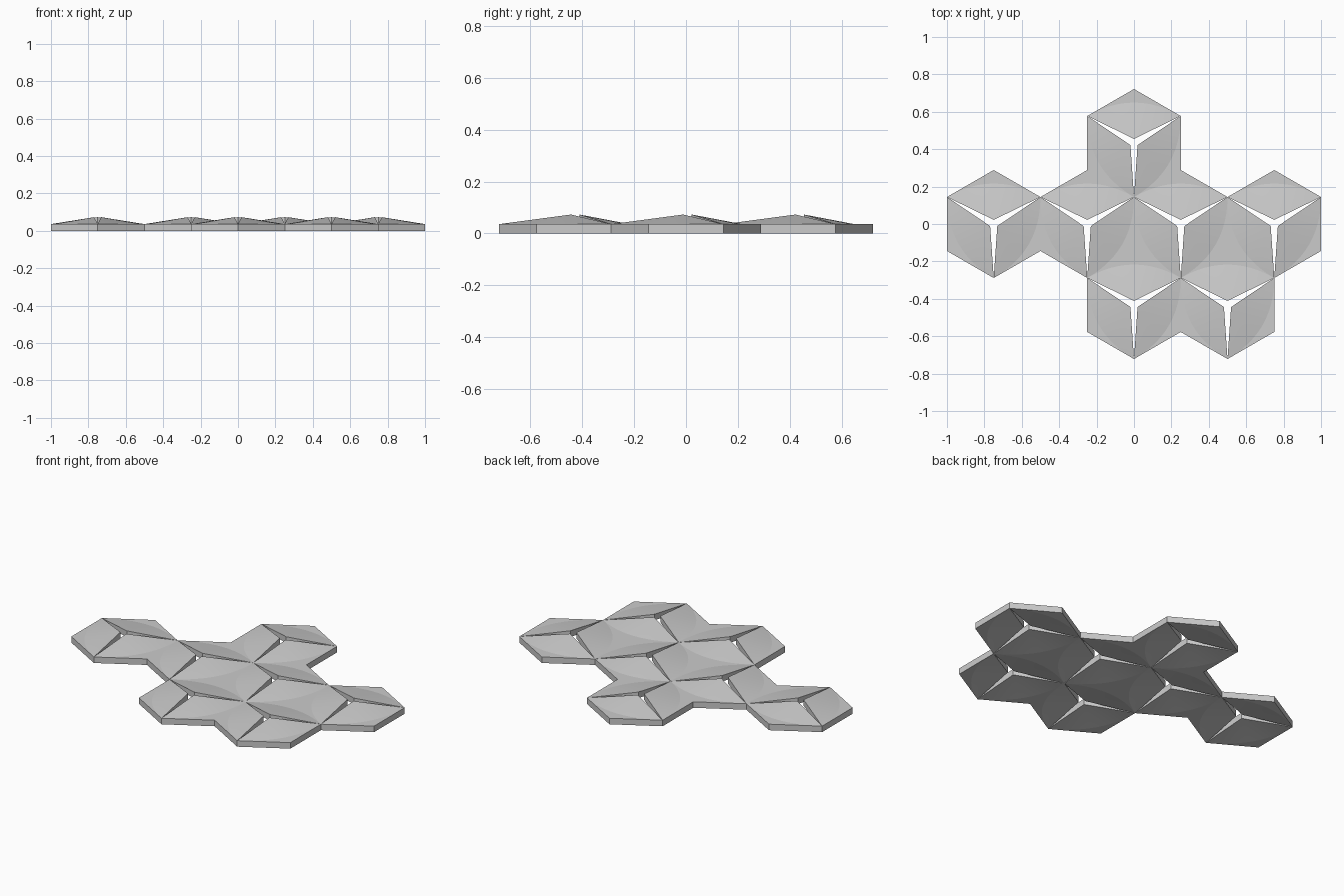
import bpy, bmesh, math
from mathutils import Vector

cube = bpy.data.objects.get("Cube")
if cube:
    bpy.data.objects.remove(cube, do_unlink=True)

R = 0.5 / math.sqrt(3)      # hexagon corner radius
ROW = 1.5 * R               # spacing of hexagon rows
THICK = 0.036               # panel thickness
PEAK = 0.073                # height of the raised petal tips
GAP = 0.022                 # tip distance from the hexagon centre
BULGE = 0.072               # how far the curved crease bows outward
SEGMENTS = 12

CENTRES = [(-0.75, 0), (-0.25, 0), (0.25, 0), (0.75, 0),
           (0, ROW), (0, -ROW), (0.5, -ROW)]


def polar(centre, angle, radius, z):
    return Vector((centre[0] + radius * math.cos(angle),
                   centre[1] + radius * math.sin(angle), z))


def add_petal(bm, centre, angle):
    """Rhombus with a flat outer corner and a cone lifted to the tip."""
    tip = bm.verts.new(polar(centre, angle, GAP, PEAK))
    corner = bm.verts.new(polar(centre, angle, R, THICK))
    start = polar(centre, angle - math.pi / 3, R, THICK)
    end = polar(centre, angle + math.pi / 3, R, THICK)
    out = Vector((math.cos(angle), math.sin(angle), 0))
    crease = []
    for i in range(SEGMENTS + 1):
        t = i / SEGMENTS
        bow = BULGE * 4 * t * (1 - t)
        crease.append(bm.verts.new(start.lerp(end, t) + out * bow))
    for a, b in zip(crease, crease[1:]):
        bm.faces.new((tip, a, b))
        bm.faces.new((corner, b, a))


# Folded top sheet: three petals in each hexagon, joined along the rims
bm = bmesh.new()
for centre in CENTRES:
    for k in range(3):
        add_petal(bm, centre, math.pi / 2 + k * math.tau / 3)
bmesh.ops.remove_doubles(bm, verts=bm.verts, dist=0.0005)

# Thicken straight down, leaving the slits open
result = bmesh.ops.extrude_face_region(bm, geom=bm.faces[:], use_keep_orig=True)
lower = [g for g in result["geom"] if isinstance(g, bmesh.types.BMVert)]
bmesh.ops.translate(bm, verts=lower, vec=(0, 0, -THICK))
bmesh.ops.recalc_face_normals(bm, faces=bm.faces)

mesh = bpy.data.meshes.new("hexagon_panel")
bm.to_mesh(mesh)
bm.free()
panel = bpy.data.objects.new("hexagon_panel", mesh)
bpy.context.collection.objects.link(panel)

# Plain grey finish
grey = bpy.data.materials.new("light_grey")
grey.use_nodes = True
colour = (0.6, 0.6, 0.6, 1)
grey.diffuse_color = colour
grey.node_tree.nodes["Principled BSDF"].inputs["Base Color"].default_value = colour
mesh.materials.append(grey)

# Soft petals with crisp rims
bpy.context.view_layer.objects.active = panel
panel.select_set(True)
bpy.ops.object.shade_smooth_by_angle(angle=math.radians(8))
